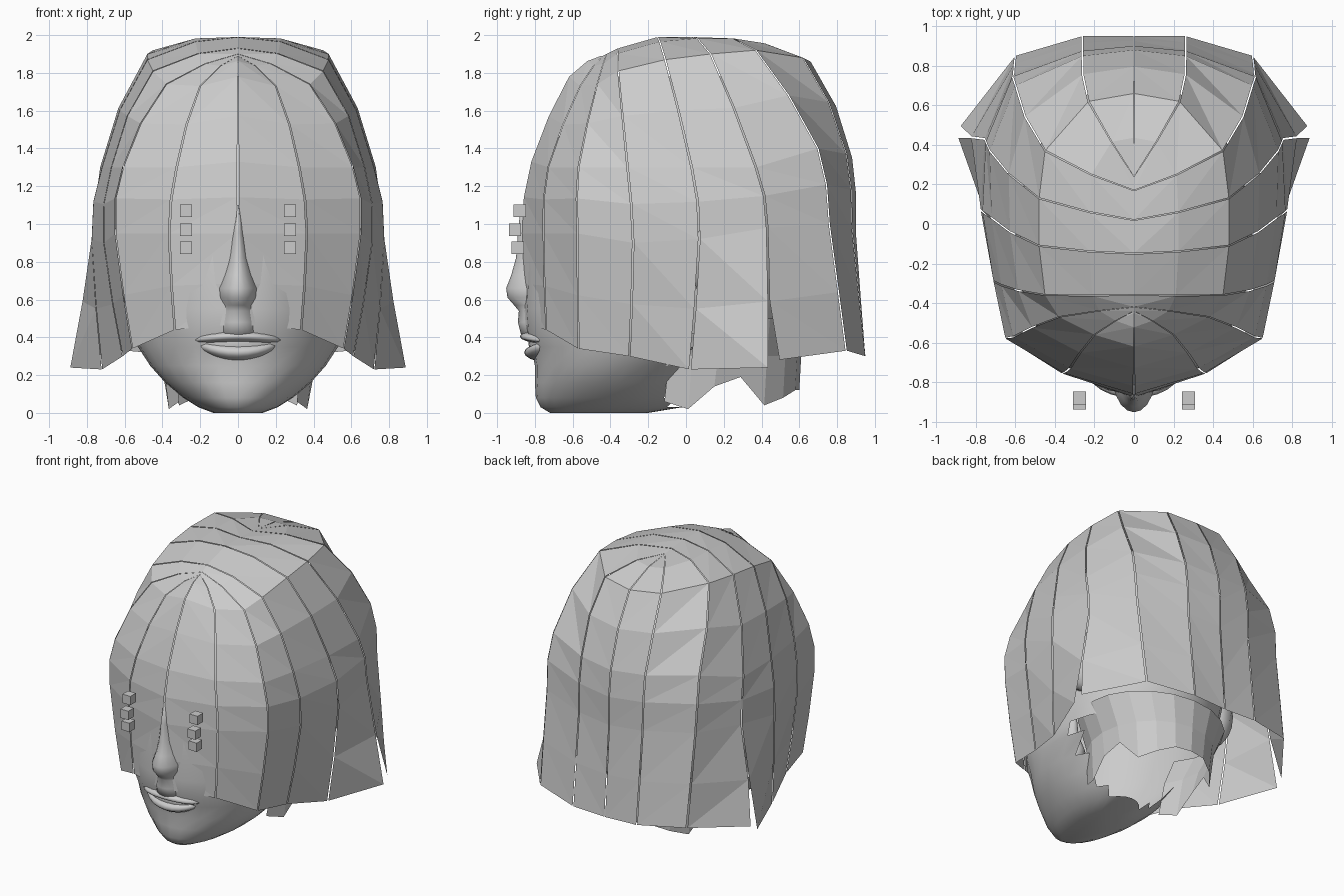
import bpy, bmesh
from math import sin, cos, pi
from mathutils import Vector

if "Cube" in bpy.data.objects:
    bpy.data.objects.remove(bpy.data.objects["Cube"])


def make(name, verts, faces, smooth=False, mirror=False, fix=True, cut=None):
    me = bpy.data.meshes.new(name)
    me.from_pydata(verts, [], faces)
    bm = bmesh.new()
    bm.from_mesh(me)
    if fix:
        bmesh.ops.recalc_face_normals(bm, faces=bm.faces)
    if cut:     # remove the faces that pass the test
        bm.normal_update()
        gone = [f for f in bm.faces if cut(f.calc_center_median(), f.normal)]
        bmesh.ops.delete(bm, geom=gone, context='FACES')
    bm.to_mesh(me)
    bm.free()
    for p in me.polygons:
        p.use_smooth = smooth
    ob = bpy.data.objects.new(name, me)
    bpy.context.collection.objects.link(ob)
    if mirror:
        m = ob.modifiers.new("Mirror", 'MIRROR')
        m.use_mirror_merge = False
    return ob


def loft(name, rings, caps=True, **kw):
    n = len(rings[0])
    verts = [p for r in rings for p in r]
    faces = [(k * n + i, k * n + (i + 1) % n, (k + 1) * n + (i + 1) % n, (k + 1) * n + i)
             for k in range(len(rings) - 1) for i in range(n)]
    if caps:
        faces += [tuple(range(n)), tuple(range(len(verts) - n, len(verts)))]
    return make(name, verts, faces, **kw)


def ring(z, w, y0, y1, n=24):
    c, h = (y0 + y1) / 2, (y1 - y0) / 2
    return [(w * cos(2 * pi * i / n), c + h * sin(2 * pi * i / n), z) for i in range(n)]


def blob(name, loc, scale, seg=24, droop=0, **kw):
    rows = 9
    rings = []
    for k in range(rows):
        a = -pi / 2 + pi * (k + 0.3) / (rows - 0.4)
        r = []
        for i in range(seg):
            u, v = cos(a) * cos(2 * pi * i / seg), cos(a) * sin(2 * pi * i / seg)
            r.append((loc[0] + scale[0] * u, loc[1] + scale[1] * v,
                      loc[2] + scale[2] * sin(a) - droop * u * u))
        rings.append(r)
    return loft(name, rings, smooth=True, **kw)


# Hair: seams from parting to hem, each given by five key points
front_seams = [
    [(0, -.45, 1.89), (0, -.62, 1.78), (0, -.82, 1.33), (0, -.875, .95), (0, -.88, .47)],
    [(0, -.44, 1.89), (.2, -.56, 1.73), (.325, -.73, 1.3), (.365, -.755, .95), (.335, -.74, .44)],
    [(0, -.42, 1.9), (.38, -.47, 1.74), (.61, -.57, 1.3), (.65, -.575, .95), (.56, -.57, .34)],
    [(0, -.36, 1.93), (.45, -.36, 1.81), (.67, -.31, 1.3), (.71, -.28, .9), (.61, -.3, .3)],
    [(0, -.15, 1.99), (.48, -.11, 1.87), (.72, .03, 1.3), (.775, .07, .92), (.72, .02, .23)],
]
back_seams = [
    [(0, .02, 1.99), (.48, .13, 1.9), (.73, .37, 1.3), (.755, .43, .98), (.89, .44, .24)],
    [(0, .17, 1.98), (.45, .37, 1.92), (.6, .7, 1.4), (.61, .76, 1.0), (.6, .85, .33)],
    [(0, .24, 1.97), (.23, .62, 1.88), (.26, .85, 1.37), (.26, .88, .97), (.26, .95, .3)],
    [(0, .24, 1.97), (0, .66, 1.86), (0, .88, 1.35), (0, .9, .95), (0, .95, .29)],
]


def smooth_seam(keys):
    p = [Vector(k) for k in keys]
    p = [p[0]] + p + [p[-1]]
    out = []
    for i in range(1, len(p) - 2):
        out += [p[i], (9 * (p[i] + p[i + 1]) - p[i - 1] - p[i + 2]) / 16]
    for q in out:
        q.z = min(q.z, 2)
    return out + [p[-1]]


seams = [smooth_seam(s) for s in front_seams + back_seams]
for i, (a, b) in enumerate(zip(seams, seams[1:])):
    n = len(a)
    verts = [p.lerp(q, .013) for p, q in zip(a, b)] + [p.lerp(q, .987) for p, q in zip(a, b)]
    if i == 5:      # open slit in front of the rear side panel
        verts[n - 1] += Vector((-.01, .05, .04))
    faces = []
    for k in range(n - 1):
        faces += [(k, k + 1, n + k + 1), (k, n + k + 1, n + k)]
    make(f"hair_panel_{i + 1}", verts, faces, mirror=True, fix=False)

# Head and jaw, open underneath towards the neck: z, half width, front y, back y
head = [(0, .13, -.72, -.2), (.03, .21, -.77, -.02), (.08, .29, -.795, .04), (.16, .385, -.80, .1),
        (.25, .465, -.80, .16), (.35, .53, -.82, .4), (.42, .56, -.85, .52), (.55, .58, -.86, .6),
        (.75, .6, -.85, .65), (1.0, .6, -.84, .7), (1.3, .58, -.76, .72), (1.6, .44, -.6, .58),
        (1.78, .25, -.38, .38)]
loft("head", [ring(*r, n=28) for r in head], smooth=True,
     cut=lambda c, n: c.z < .4 and c.y > -.08)

# Nose and upper lip skin: z, half width, front y
nose = [(1.1, .01, -.875), (.95, .045, -.89), (.82, .065, -.9), (.73, .085, -.925), (.66, .112, -.952),
        (.61, .108, -.945), (.57, .09, -.91), (.54, .1, -.885), (.48, .105, -.89), (.4, .12, -.87)]
loft("nose", [ring(z, w, y, -1.5 - y, 20) for z, w, y in nose], smooth=True)

# Mouth area and lips
blob("mouth_area", (0, -.71, .37), (.22, .125, .13))
blob("upper_lip", (0, -.74, .405), (.235, .14, .038), droop=.02)
blob("lower_lip", (0, -.735, .32), (.21, .122, .05), droop=-.04)

# Ears, hidden under the hair
blob("ear", (.58, .15, .8), (.12, .13, .22), 10, mirror=True)

# Neck: open tube with a ragged lower edge
low_z = {0: .14, 1: .19, 2: .04, 3: .08, 4: .12, 5: .12}
low_z.update({10 - k: z for k, z in list(low_z.items())})
low_z.update({19: .02, 11: .02})


def neck_ring(w, c, h, z, n=20):
    return [(w * cos(2 * pi * i / n), c + h * sin(2 * pi * i / n), z(i)) for i in range(n)]


loft("neck", [neck_ring(.385, .15, .45, lambda i: low_z.get(i, .06)),
              neck_ring(.42, .17, .44, lambda i: .3),
              neck_ring(.52, .18, .45, lambda i: .5)], caps=False,
     cut=lambda c, n: c.y < -.1)

# Small cubes in front of the eyes
for j, (y, z) in enumerate([(-.89, .875), (-.905, .97), (-.88, 1.07)]):
    for side in (-1, 1):
        bpy.ops.mesh.primitive_cube_add(size=.065, location=(side * .275, y, z))
        bpy.context.object.name = f"eye_cube_{j + 1}_{'right' if side > 0 else 'left'}"
